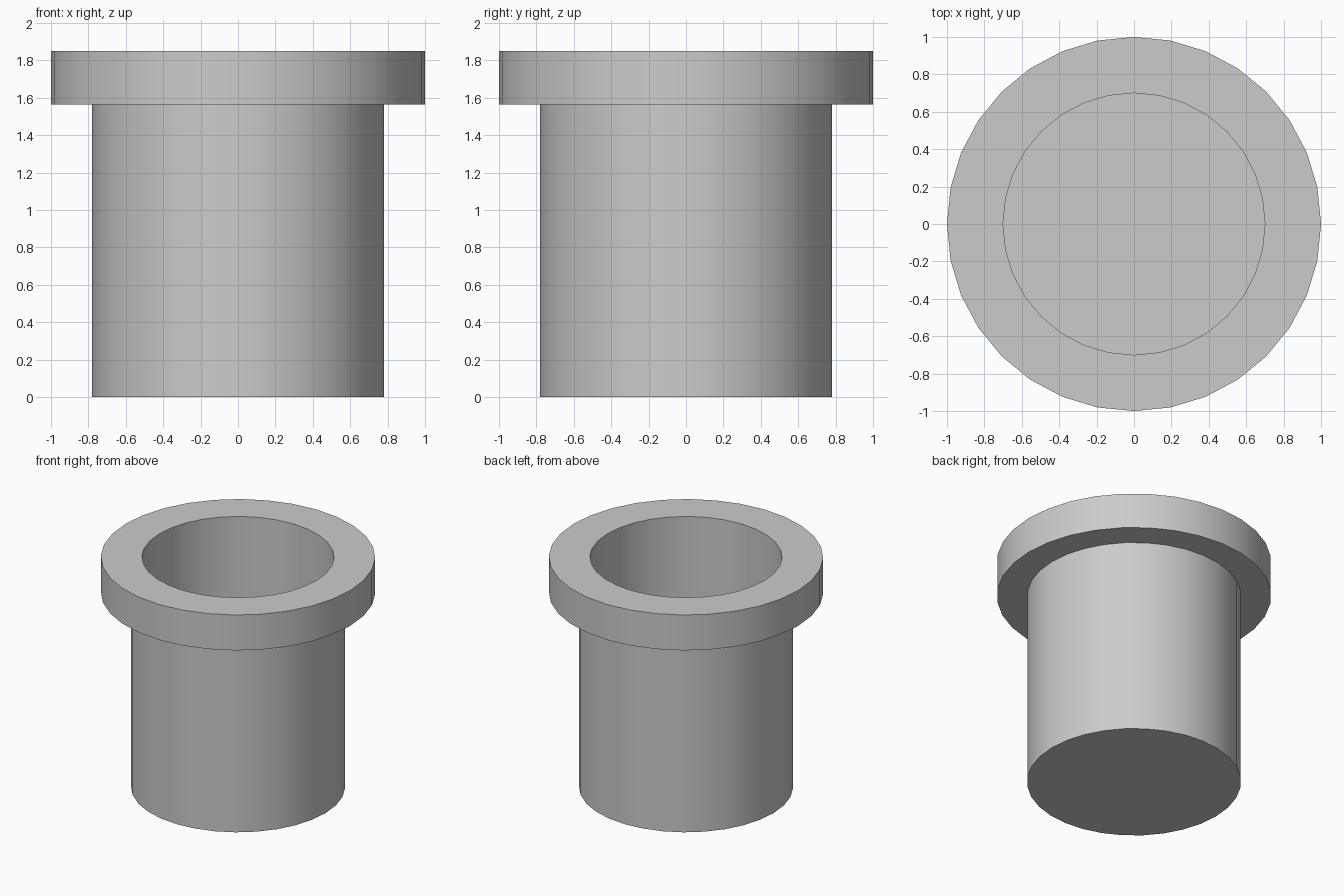
import bpy
import bmesh
import math

default_cube = bpy.data.objects.get("Cube")
if default_cube:
    bpy.data.objects.remove(default_cube, do_unlink=True)

SIDES = 32

# Plain grey material
grey = bpy.data.materials.new("light_grey")
grey.use_nodes = True
colour = (0.6, 0.6, 0.6, 1.0)
grey.diffuse_color = colour
grey.node_tree.nodes["Principled BSDF"].inputs["Base Color"].default_value = colour


def lathe(name, profile):
    """Spin a radius/height profile around z; its ends lie on the axis."""
    bm = bmesh.new()
    verts = [bm.verts.new((r, 0, z)) for r, z in profile]
    edges = [bm.edges.new(pair) for pair in zip(verts, verts[1:])]
    bmesh.ops.spin(bm, geom=verts + edges, axis=(0, 0, 1), cent=(0, 0, 0),
                   angle=math.tau, steps=SIDES, use_duplicate=False)
    bmesh.ops.remove_doubles(bm, verts=bm.verts, dist=0.0001)
    bmesh.ops.recalc_face_normals(bm, faces=bm.faces)
    mesh = bpy.data.meshes.new(name)
    bm.to_mesh(mesh)
    bm.free()
    mesh.materials.append(grey)
    obj = bpy.data.objects.new(name, mesh)
    bpy.context.collection.objects.link(obj)
    return obj


# Closed cup with a wide flange around its mouth
cup = lathe("flanged_cup", [
    (0, 0), (0.78, 0),            # underside
    (0.78, 1.565), (1, 1.565),    # outer wall and flange underside
    (1, 1.85), (0.7, 1.85),       # flange edge and rim
    (0.7, 0.08), (0, 0.08),       # bore and floor
])

# Smooth round walls with sharp rims
bpy.ops.object.select_all(action="DESELECT")
cup.select_set(True)
bpy.context.view_layer.objects.active = cup
bpy.ops.object.shade_smooth_by_angle(angle=math.radians(30))
